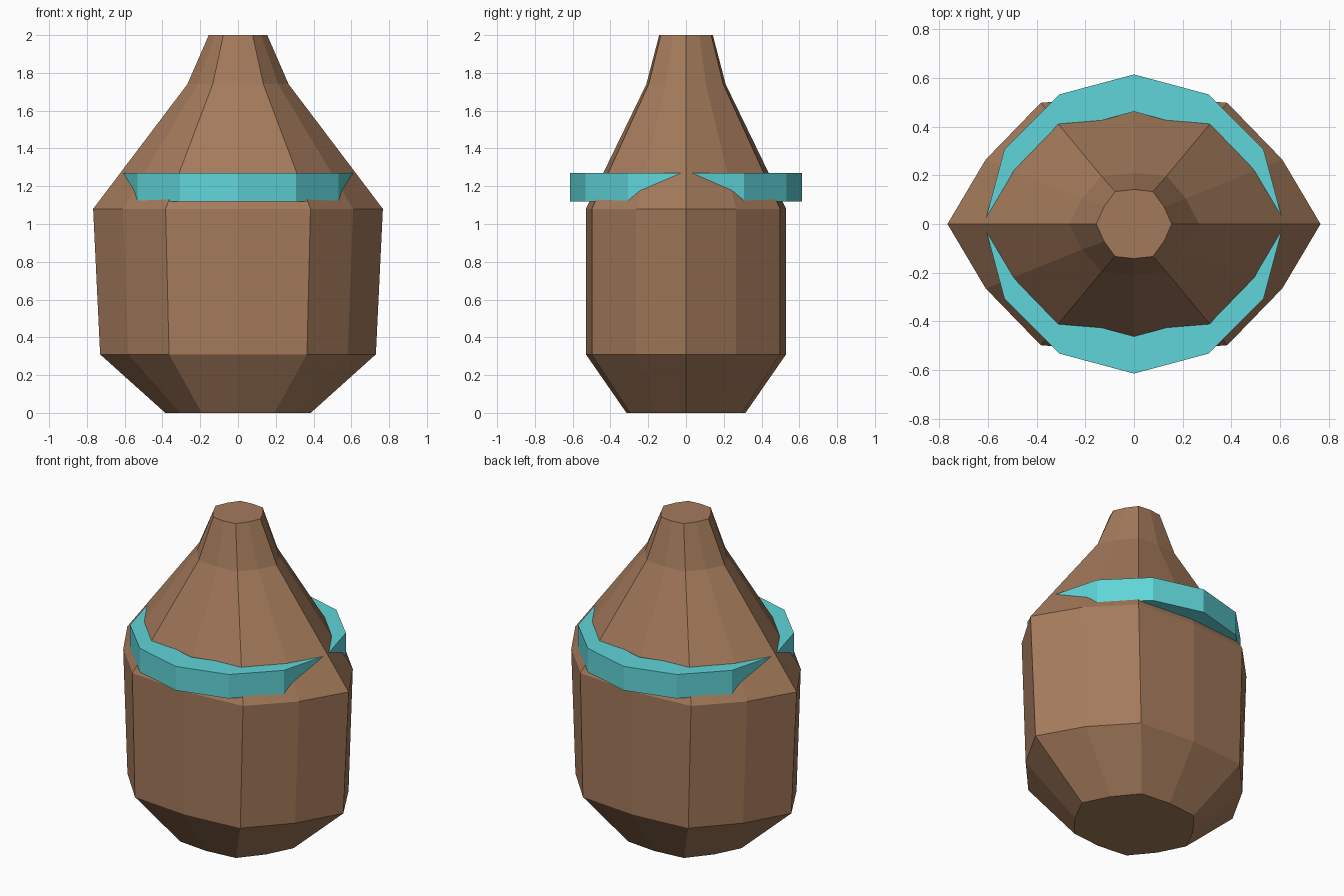
import bpy
import math

cube = bpy.data.objects.get("Cube")
if cube:
    bpy.data.objects.remove(cube, do_unlink=True)


def material(name, color):
    mat = bpy.data.materials.new(name)
    mat.use_nodes = True
    mat.diffuse_color = (*color, 1)
    mat.node_tree.nodes["Principled BSDF"].inputs["Base Color"].default_value = (*color, 1)
    return mat


def add_object(name, verts, faces, mat):
    mesh = bpy.data.meshes.new(name)
    mesh.from_pydata(verts, [], faces)
    mesh.materials.append(mat)
    mesh.update()
    obj = bpy.data.objects.new(name, mesh)
    bpy.context.collection.objects.link(obj)
    return obj


def bridge(a, b, n):
    """Quads joining two rings of n vertices that start at a and b."""
    return [(a + i, a + (i + 1) % n, b + (i + 1) % n, b + i) for i in range(n)]


SIDES = 12
brown = material("warm brown", (0.37, 0.195, 0.105))
teal = material("teal", (0.117, 0.665, 0.69))

# Body: a rounded hexagon section lofted through five heights
quarter = [(1, 0), (0.795, 0.5), (0.5, 0.94), (0, 1)]
half = quarter + [(-x, y) for x, y in quarter[-2::-1]]
section = half + [(x, -y) for x, y in half[-2:0:-1]]
levels = [  # height, half width, half depth
    (0, 0.385, 0.315),
    (0.31, 0.73, 0.53),
    (1.08, 0.767, 0.53),
    (1.74, 0.268, 0.21),
    (2, 0.155, 0.142),
]
verts = [(x * w, y * d, z) for z, w, d in levels for x, y in section]
faces = [tuple(reversed(range(SIDES)))]
for k in range(len(levels) - 1):
    faces += bridge(k * SIDES, (k + 1) * SIDES, SIDES)
top = (len(levels) - 1) * SIDES
faces.append(tuple(range(top, top + SIDES)))
add_object("bottle_body", verts, faces, brown)

# Band: a flat twelve-sided ring that sinks into the body at both sides
profile = [(0.615, 1.12), (0.615, 1.27), (0.462, 1.27), (0.462, 1.12)]
verts = [
    (r * math.cos(math.tau * i / SIDES), r * math.sin(math.tau * i / SIDES), z)
    for r, z in profile
    for i in range(SIDES)
]
faces = []
for k in range(4):
    faces += bridge(k * SIDES, (k + 1) % 4 * SIDES, SIDES)
add_object("shoulder_band", verts, faces, teal)
